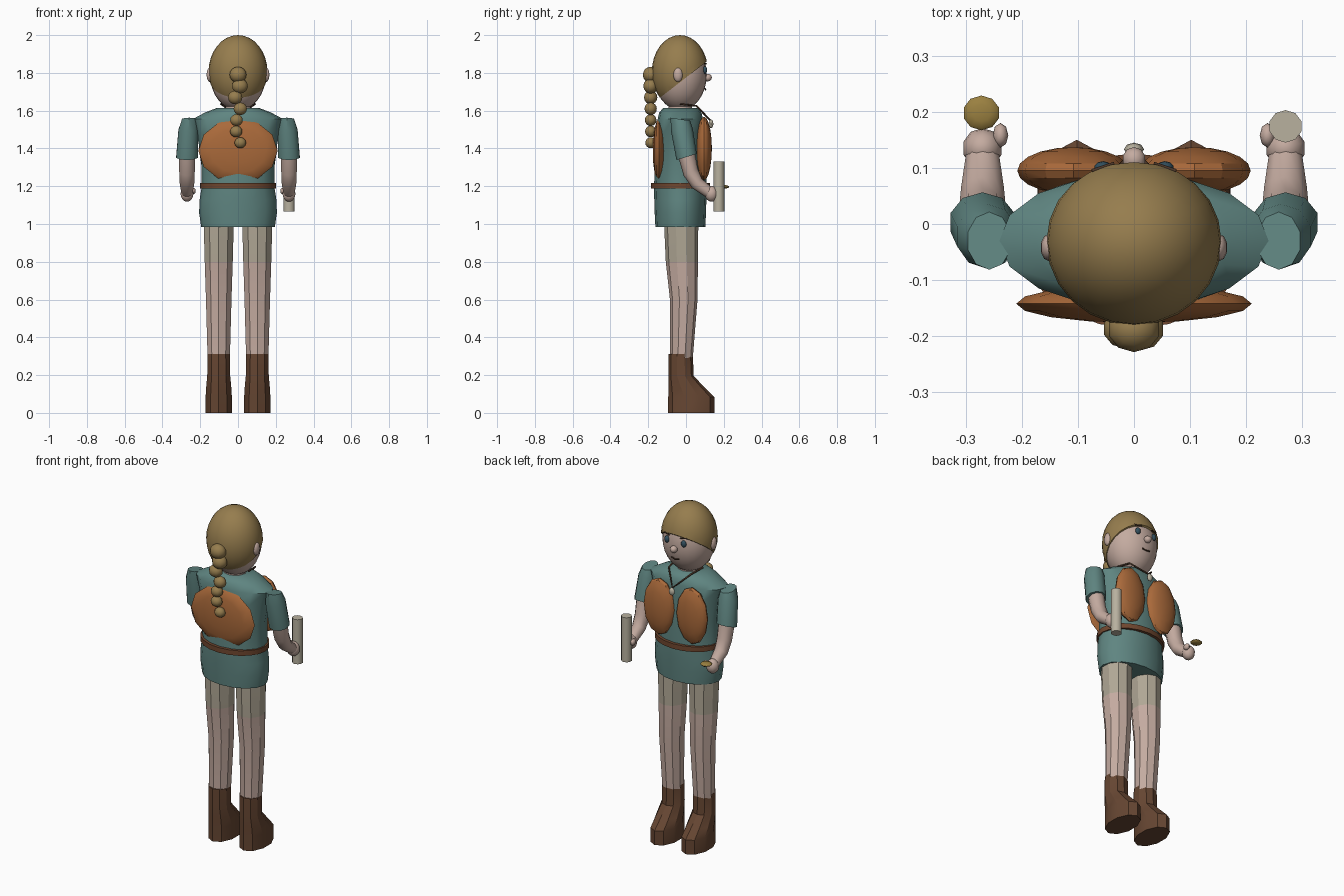
import bpy, bmesh, math
from mathutils import Vector, Matrix

if "Cube" in bpy.data.objects:
    bpy.data.objects.remove(bpy.data.objects["Cube"])


def mat(name, hexcol):
    m = bpy.data.materials.new(name)
    c = [int(hexcol[i:i + 2], 16) / 255 for i in (0, 2, 4)]
    m.diffuse_color = [((v + 0.055) / 1.055) ** 2.4 for v in c] + [1]
    m.use_nodes = True
    m.node_tree.nodes["Principled BSDF"].inputs["Base Color"].default_value = m.diffuse_color
    return m


SKIN = mat("skin", "c4aba0")
HAIR = mat("hair", "967d4e")
SHIRT = mat("shirt", "5f8581")
LEATHER = mat("leather", "a9693a")
BOOT = mat("boot", "664632")
BELT = mat("belt", "70472f")
SHORTS = mat("shorts", "b0a795")
PAPER = mat("paper", "b8b19f")
GOLD = mat("gold", "9a8040")
EYE = mat("eye", "33505f")
DARK = mat("dark", "4a3527")


def finish(name, bm, material, angle=40):
    bmesh.ops.recalc_face_normals(bm, faces=bm.faces)
    me = bpy.data.meshes.new(name)
    bm.to_mesh(me)
    bm.free()
    me.materials.append(material)
    ob = bpy.data.objects.new(name, me)
    bpy.context.collection.objects.link(ob)
    if angle:
        bpy.ops.object.select_all(action='DESELECT')
        ob.select_set(True)
        bpy.context.view_layer.objects.active = ob
        bpy.ops.object.shade_smooth_by_angle(angle=math.radians(angle))
    return ob


def ball(name, loc, size, material, seg=10, rings=8, axis_y=False, angle=60, cut=None):
    bm = bmesh.new()
    bmesh.ops.create_uvsphere(bm, u_segments=seg, v_segments=rings, radius=1)
    if axis_y:
        bm.transform(Matrix.Rotation(math.pi / 2, 4, 'X'))
    bm.transform(Matrix.Translation(loc) @ Matrix.Diagonal((*size, 1)))
    if cut:  # keep the side the plane normal points to, then cap it
        res = bmesh.ops.bisect_plane(bm, geom=bm.verts[:] + bm.edges[:] + bm.faces[:],
                                     plane_co=cut[0], plane_no=cut[1], clear_inner=True)
        edges = [e for e in res['geom_cut'] if isinstance(e, bmesh.types.BMEdge)]
        bmesh.ops.holes_fill(bm, edges=edges, sides=0)
    return finish(name, bm, material, angle)


def loft(name, rings, n, material, angle=40):
    """Rings are (x, y, z, rx, ry, tilt about x)."""
    bm = bmesh.new()
    loops = []
    for x, y, z, rx, ry, *t in rings:
        t = t[0] if t else 0
        loop = []
        for i in range(n):
            a = 2 * math.pi * i / n + math.pi / 2
            u, v = rx * math.cos(a), ry * math.sin(a)
            loop.append(bm.verts.new((x + u, y + v * math.cos(t), z + v * math.sin(t))))
        loops.append(loop)
    for a, b in zip(loops, loops[1:]):
        for i in range(n):
            j = (i + 1) % n
            bm.faces.new((a[i], a[j], b[j], b[i]))
    bm.faces.new(loops[0])
    bm.faces.new(loops[-1])
    return finish(name, bm, material, angle)


def cord(name, pts, r, material):
    cu = bpy.data.curves.new(name, 'CURVE')
    cu.dimensions = '3D'
    cu.bevel_depth = r
    cu.bevel_resolution = 1
    sp = cu.splines.new('POLY')
    sp.points.add(len(pts) - 1)
    for p, c in zip(sp.points, pts):
        p.co = (*c, 1)
    cu.materials.append(material)
    bpy.context.collection.objects.link(bpy.data.objects.new(name, cu))


# Head, hair cap and face
ball("head", (0, -0.03, 1.79), (0.148, 0.14, 0.188), SKIN, 24, 16)
ball("hair_cap", (0, -0.032, 1.805), (0.156, 0.149, 0.195), HAIR, 24, 16,
     cut=((0, 0.11, 1.86), Vector((0, -0.61, 0.79))))
ball("nose", (0, 0.115, 1.775), (0.021, 0.022, 0.02), SKIN)
cord("mouth", [(-0.025, 0.1, 1.717), (0, 0.104, 1.711), (0.025, 0.1, 1.717)], 0.004, DARK)
loft("neck", [(0, -0.03, 1.55, 0.07, 0.065), (0, -0.03, 1.66, 0.065, 0.06)], 12, SKIN)

# Braid hanging down the back
braid = [(0, 1.79, .047), (.01, 1.73, .044), (-.015, 1.67, .04), (.012, 1.61, .037),
         (-.008, 1.55, .035), (-.01, 1.49, .034), (.012, 1.43, .032)]
for i, (x, z, r) in enumerate(braid):
    ball(f"braid_bead_{i}", (x, -0.187, z), (r, r * 0.88, r * 0.9), HAIR, 10, 8)

# Shirt, belt and leather pads
loft("shirt", [(0, -.03, .985, .195, .132), (0, -.03, 1.06, .206, .136), (0, -.03, 1.13, .203, .138),
               (0, -.03, 1.2, .192, .14), (0, -.03, 1.35, .195, .13), (0, -.03, 1.48, .218, .125),
               (0, -.03, 1.555, .24, .12), (0, -.03, 1.59, .175, .112), (0, -.03, 1.615, .11, .09)],
     16, SHIRT, 50)
loft("belt", [(0, -.03, 1.187, .2, .156), (0, -.03, 1.217, .2, .156)], 20, BELT)
ball("back_pad", (0, -0.142, 1.388), (0.21, 0.034, 0.17), LEATHER, 12, 8, True, 30)

# Necklace
cord("necklace_cord", [(-.09, -.03, 1.635), (-.075, .055, 1.625), (0, .128, 1.55),
                       (.075, .055, 1.625), (.09, -.03, 1.635)], 0.005, DARK)
ball("pendant", (0, 0.133, 1.53), (0.018, 0.012, 0.023), PAPER, 8, 6)

for s, side in ((-1, "left"), (1, "right")):
    ball(f"eye_{side}", (s * .055, .1, 1.815), (.016, .012, .02), EYE)
    cord(f"brow_{side}", [(s * .035, .107, 1.848), (s * .075, .094, 1.85)], .004, DARK)
    ball(f"ear_{side}", (s * .15, -.042, 1.79), (.017, .025, .038), SKIN)
    ball(f"chest_pad_{side}", (s * .108, .095, 1.4), (.1, .042, .168), LEATHER, 12, 10, True, 30)
    # Arm
    x = s * .27
    loft(f"sleeve_{side}", [(s * .258, -.03, 1.555, .04, .052, -.15), (s * .262, -.022, 1.5, .056, .058, .1),
                            (x, .003, 1.355, .06, .056, .3)], 10, SHIRT)
    loft(f"forearm_{side}", [(x, .0, 1.38, .046, .046, .3), (x, .025, 1.275, .043, .042, .45),
                             (x, .058, 1.215, .04, .036, .75), (x, .125, 1.165, .03, .03, .9)], 10, SKIN)
    ball(f"hand_{side}", (x, .135, 1.16), (.036, .036, .042), SKIN)
    ball(f"thumb_{side}", (s * .238, .158, 1.175), (.014, .022, .018), SKIN, 8, 6)
    # Leg
    x = s * .102
    loft(f"shorts_{side}", [(x, -.025, 1.02, .083, .09), (x, -.025, .98, .083, .09),
                            (x, -.022, .8, .078, .085)], 10, SHORTS, 20)
    loft(f"leg_{side}", [(x, -.022, .8, .078, .085), (x, -.012, .6, .071, .073),
                         (x, -.024, .29, .062, .06)], 10, SKIN, 20)
    loft(f"boot_{side}", [(x, .028, 0, .074, .122), (x, .028, .085, .073, .122), (x, .003, .135, .07, .096),
                          (x, -.026, .195, .064, .067), (x, -.028, .312, .063, .064)], 10, BOOT, 25)

# Held objects: scroll on the right, coin on the left
loft("scroll", [(.27, .174, 1.065, .03, .029), (.27, .174, 1.33, .03, .029)], 10, PAPER)
ball("coin", (-.272, .198, 1.197), (.033, .031, .01), GOLD, 10, 6)
